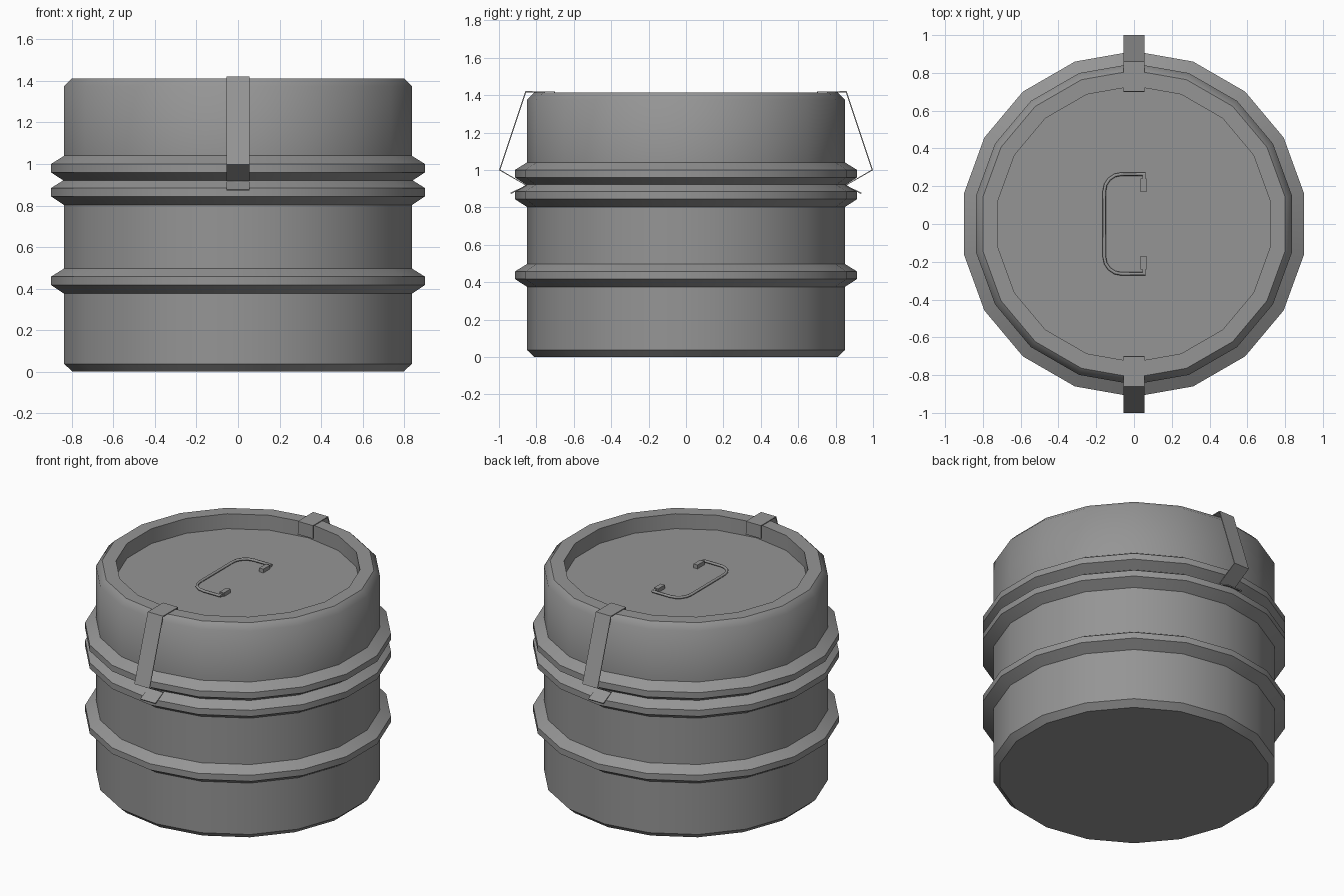
import bpy, bmesh, math
from mathutils import Vector

cube = bpy.data.objects.get("Cube")
if cube:
    bpy.data.objects.remove(cube, do_unlink=True)

SIDES = 18
steel = bpy.data.materials.new("grey_steel")
steel.use_nodes = True
grey = (0.3, 0.3, 0.3, 1)
steel.diffuse_color = grey
steel.node_tree.nodes["Principled BSDF"].inputs["Base Color"].default_value = grey


def finish(name, bm, smooth=False):
    bmesh.ops.recalc_face_normals(bm, faces=bm.faces)
    mesh = bpy.data.meshes.new(name)
    bm.to_mesh(mesh)
    bm.free()
    mesh.materials.append(steel)
    obj = bpy.data.objects.new(name, mesh)
    bpy.context.collection.objects.link(obj)
    if smooth:
        for p in mesh.polygons:
            p.use_smooth = True
        mesh.set_sharp_from_angle(angle=math.radians(30))
    return obj


def lathe(name, profile):
    """Turn (radius, height) points into a closed many-sided drum."""
    bm = bmesh.new()
    rings = []
    for r, z in profile:
        angles = [math.radians(10 + 20 * i) for i in range(SIDES)]
        rings.append([bm.verts.new((r * math.cos(a), r * math.sin(a), z)) for a in angles])
    for low, high in zip(rings, rings[1:]):
        for i in range(SIDES):
            j = (i + 1) % SIDES
            bm.faces.new((low[i], low[j], high[j], high[i]))
    bm.faces.new(rings[0])
    bm.faces.new(rings[-1])
    return finish(name, bm, smooth=True)


def ridge(z):
    """Profile of one raised hoop starting at height z."""
    return [(0.85, z), (0.915, z + 0.042), (0.915, z + 0.082), (0.85, z + 0.122)]


# Drum body with two hoops
lathe("drum_body", [(0.81, 0), (0.85, 0.037)] + ridge(0.375) + ridge(0.802))

# Lid with a hoop, a bevelled rim and a sunken top
lid = lathe("drum_lid", ridge(0.918) + [(0.85, 1.375), (0.813, 1.413), (0.73, 1.413), (0.73, 1.315)])
for e in lid.data.edges:  # soft shoulder below the rim
    if all(abs(lid.data.vertices[v].co.z - 1.375) < 0.001 for v in e.vertices):
        e.use_edge_sharp = False

# Bent clamp straps, front and back
strap_path = [(0.703, 1.335), (0.703, 1.418), (0.857, 1.418),
              (0.996, 1.0), (0.853, 0.917), (0.937, 0.875)]
for name, side in (("front_clamp", -1), ("back_clamp", 1)):
    bm = bmesh.new()
    rows = [[bm.verts.new((x, side * y, z)) for x in (-0.055, 0.055)] for y, z in strap_path]
    for a, b in zip(rows, rows[1:]):
        bm.faces.new((a[0], a[1], b[1], b[0]))
    clamp = finish(name, bm)
    mod = clamp.modifiers.new("thickness", "SOLIDIFY")
    mod.thickness = 0.007
    mod.offset = 0

# Folding wire handle lying on the lid
half = [Vector((0.06, 0.264, 1.328))]
for i in range(5):
    a = math.radians(90 + 22.5 * i)
    half.append(Vector((-0.067 + 0.09 * math.cos(a), 0.174 + 0.09 * math.sin(a), 1.328)))
path = half + [Vector((p.x, -p.y, p.z)) for p in reversed(half)]
curve = bpy.data.curves.new("lid_handle", "CURVE")
curve.dimensions = "3D"
curve.bevel_depth = 0.009
curve.bevel_resolution = 1
curve.use_fill_caps = True
spline = curve.splines.new("POLY")
spline.points.add(len(path) - 1)
for point, co in zip(spline.points, path):
    point.co = (*co, 1)
curve.materials.append(steel)
bpy.context.collection.objects.link(bpy.data.objects.new("lid_handle", curve))

# Sockets and pins at the ends of the handle
for name, side in (("front", -1), ("back", 1)):
    for part, centre, size in (("socket", (0.05, 0.205, 1.327), (0.03, 0.07, 0.026)),
                               ("pin", (0.053, 0.252, 1.328), (0.014, 0.026, 0.016))):
        bm = bmesh.new()
        bmesh.ops.create_cube(bm, size=1)
        bmesh.ops.scale(bm, vec=size, verts=bm.verts)
        bmesh.ops.translate(bm, vec=(centre[0], side * centre[1], centre[2]), verts=bm.verts)
        finish(name + "_handle_" + part, bm)
